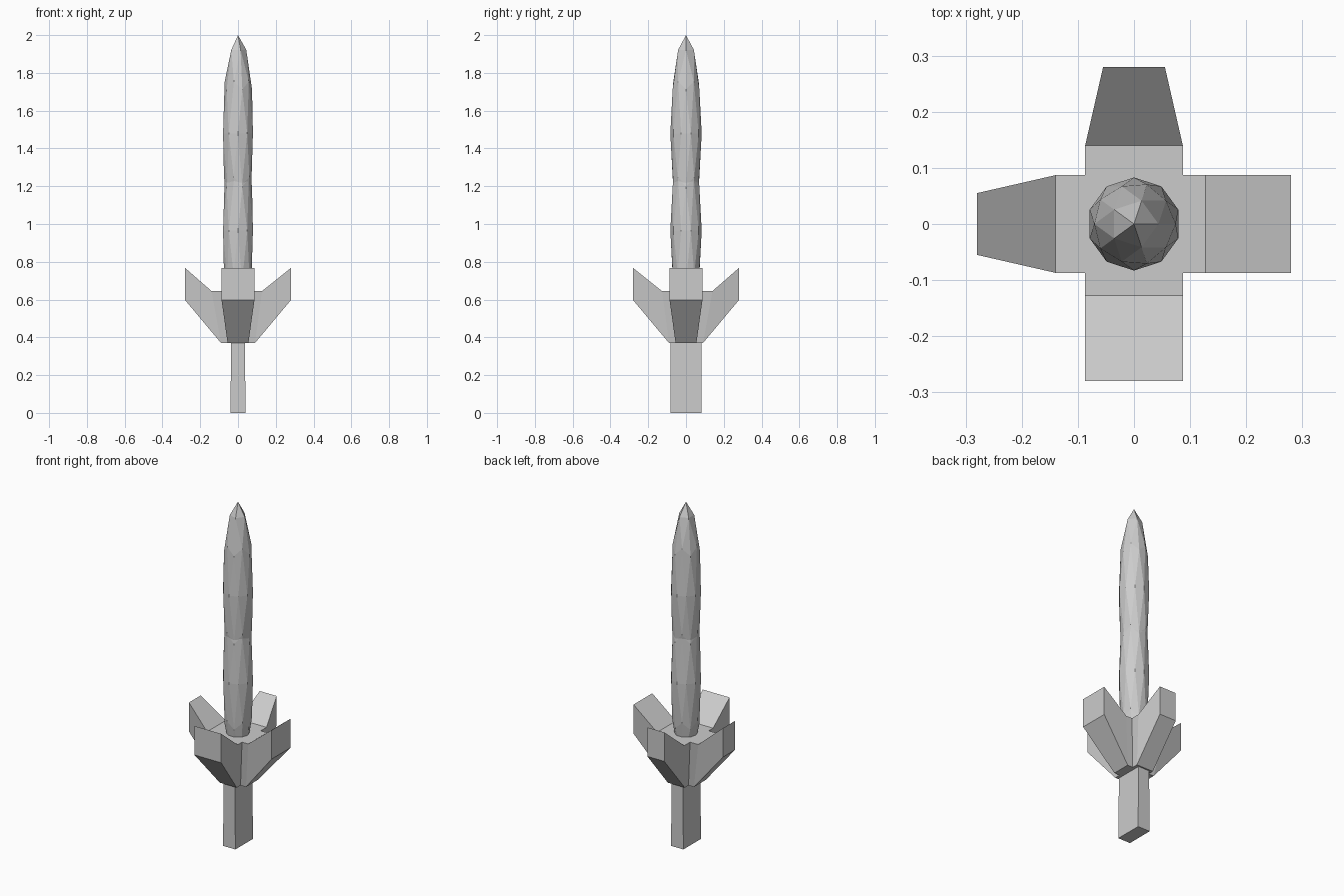
import bpy, bmesh
from mathutils import Matrix, Vector
from math import radians

if "Cube" in bpy.data.objects:
    bpy.data.objects.remove(bpy.data.objects["Cube"])


def finish(bm, name):
    bmesh.ops.remove_doubles(bm, verts=bm.verts, dist=0.0005)
    bmesh.ops.recalc_face_normals(bm, faces=bm.faces)
    mesh = bpy.data.meshes.new(name)
    bm.to_mesh(mesh)
    bm.free()
    obj = bpy.data.objects.new(name, mesh)
    bpy.context.collection.objects.link(obj)
    return obj


# Blade: two overlapping stretched low-poly spheres
for name, z in (("lower_blade", 0.965), ("upper_blade", 1.48)):
    bm = bmesh.new()
    bmesh.ops.create_icosphere(bm, subdivisions=2, radius=1)
    bmesh.ops.transform(bm, verts=bm.verts,
                        matrix=Matrix.Translation((0, 0, z)) @ Matrix.Diagonal((0.083, 0.083, 0.52, 1)))
    finish(bm, name)


# Guard: four upswept prongs around a square core
def add_prong(bm, angle, inner, tip):
    rot = Matrix.Rotation(radians(angle), 3, 'Z')
    # (distance out, height, half width)
    profile = [(0.087, 0.645, 0.087), (inner, 0.645, 0.087), (0.28, 0.767, tip),
               (0.28, 0.597, tip), (0.09, 0.37, 0.055), (0.055, 0.37, 0.055)]
    a, b = [[bm.verts.new(rot @ Vector((r, s * w, z))) for r, z, w in profile] for s in (-1, 1)]
    for i in range(5):
        bm.faces.new((a[i], a[i + 1], b[i + 1], b[i]))
    for side in (a, b):
        bm.faces.new(side[1:5])
        bm.faces.new((side[0], side[1], side[4], side[5]))


bm = bmesh.new()
for angle, inner, tip in ((0, 0.127, 0.087), (-90, 0.127, 0.087),
                          (180, 0.14, 0.055), (90, 0.14, 0.055)):
    add_prong(bm, angle, inner, tip)
for z, w in ((0.645, 0.087), (0.37, 0.055)):
    bm.faces.new([bm.verts.new((x * w, y * w, z)) for x, y in ((-1, -1), (1, -1), (1, 1), (-1, 1))])
finish(bm, "guard")

# Grip: flat rectangular bar, slightly narrower at the top
bm = bmesh.new()
bmesh.ops.create_cube(bm, size=1)
for v in bm.verts:
    top = v.co.z > 0
    v.co = (v.co.x * (0.072 if top else 0.08), v.co.y * 0.163, 0.42 if top else 0)
finish(bm, "grip")
